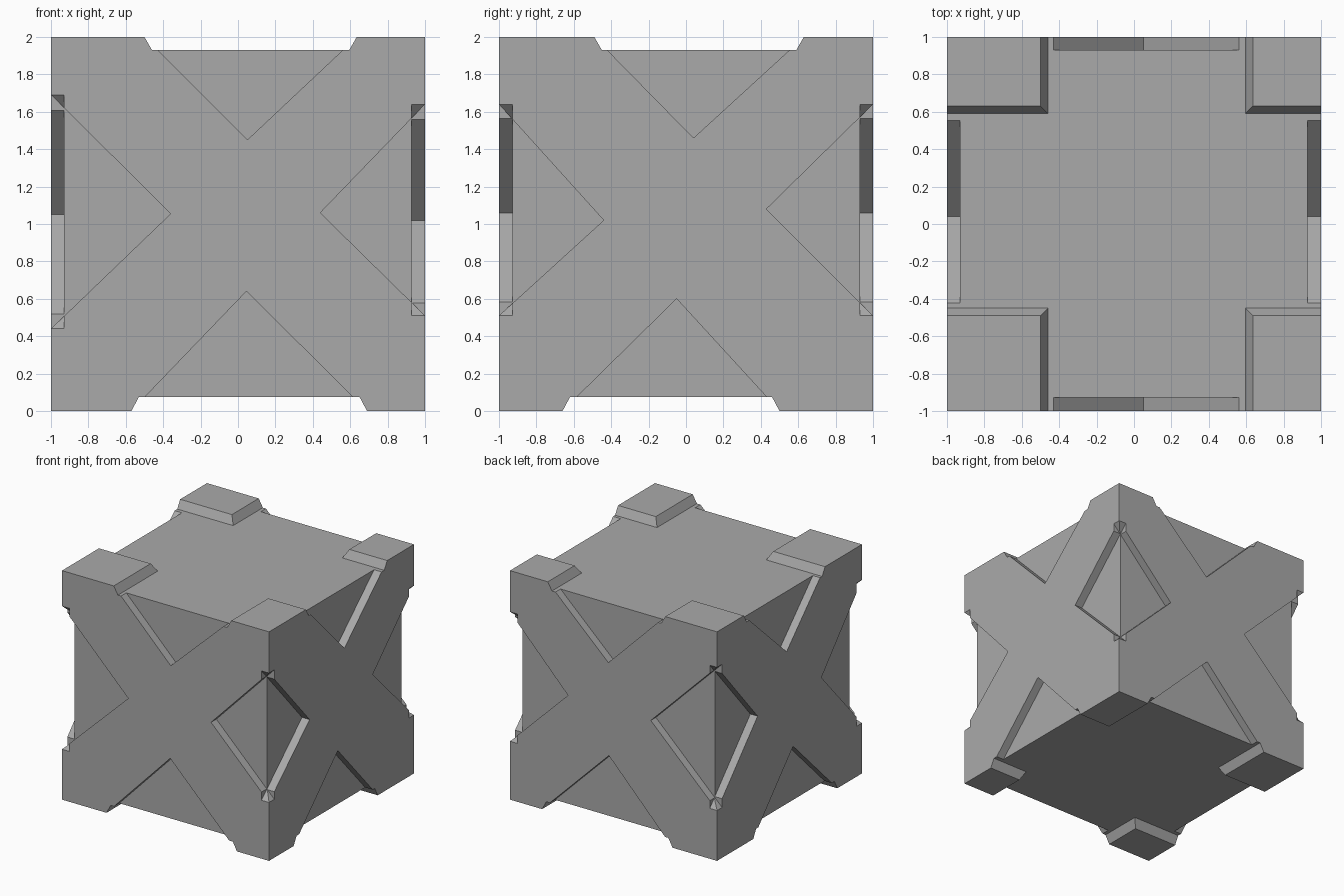
import bpy
import bmesh
from mathutils import Vector

if "Cube" in bpy.data.objects:
    bpy.data.objects.remove(bpy.data.objects["Cube"], do_unlink=True)

grey = bpy.data.materials.new("plain grey")
grey.use_nodes = True
colour = (0.4, 0.4, 0.4, 1)
grey.diffuse_color = colour
grey.node_tree.nodes["Principled BSDF"].inputs["Base Color"].default_value = colour


def make_object(name, bm):
    bmesh.ops.recalc_face_normals(bm, faces=bm.faces)
    mesh = bpy.data.meshes.new(name)
    bm.to_mesh(mesh)
    bm.free()
    mesh.materials.append(grey)
    obj = bpy.data.objects.new(name, mesh)
    bpy.context.collection.objects.link(obj)
    return obj


def prism(name, outline, axis, low, high):
    """Extrude an outline of (horizontal, z) points along x (0) or y (1)."""
    bm = bmesh.new()
    verts = [bm.verts.new((low, h, z) if axis == 0 else (h, low, z)) for h, z in outline]
    face = bm.faces.new(verts)
    result = bmesh.ops.extrude_face_region(bm, geom=[face])
    shift = Vector((0, 0, 0))
    shift[axis] = high - low
    moved = [v for v in result["geom"] if isinstance(v, bmesh.types.BMVert)]
    bmesh.ops.translate(bm, verts=moved, vec=shift)
    return make_object(name, bm)


# Solid block that the recesses are cut from
bm = bmesh.new()
bmesh.ops.create_cube(bm, size=2)
bmesh.ops.translate(bm, verts=bm.verts, vec=(0, 0, 1))
block = make_object("braced_block", bm)


def cut(cutter):
    cutter.hide_render = True
    mod = block.modifiers.new("recess", "BOOLEAN")
    mod.operation = "DIFFERENCE"
    mod.solver = "EXACT"
    mod.object = cutter
    bpy.context.view_layer.objects.active = block
    bpy.ops.object.modifier_apply(modifier=mod.name)
    bpy.data.objects.remove(cutter, do_unlink=True)


def wedge(axis, low, high, start, apex, end):
    """Triangular recess, its mouth pushed a little past the block's edge."""
    a = Vector(apex)
    mouth = [a + (Vector(p) - a) * 1.2 for p in (start, end)]
    cut(prism("wedge_cutter", [mouth[0], a, mouth[1]], axis, low, high))


# Triangular recesses that leave a diagonal cross on each upright side
front_back = [
    ((-0.5, 2), (0.05, 1.45), (0.635, 2)),
    ((-0.57, 0), (0.045, 0.64), (0.69, 0)),
    ((-1, 0.44), (-0.36, 1.055), (-1, 1.69)),
    ((1, 0.51), (0.44, 1.06), (1, 1.64)),
]
shared = [
    ((-0.49, 2), (0.04, 1.46), (0.63, 2)),
    ((-0.66, 0), (-0.05, 0.6), (0.5, 0)),
]
right_side = shared + [
    ((-1, 0.51), (-0.44, 1.02), (-1, 1.64)),
    ((1, 0.51), (0.43, 1.08), (1, 1.64)),
]
left_side = shared + [
    ((-1, 0.44), (-0.44, 1.05), (-1, 1.69)),
    ((1, 0.44), (0.44, 1.05), (1, 1.69)),
]
for axis, low, high, recesses in (
    (1, -1.1, -0.927, front_back),
    (1, 0.93, 1.1, front_back),
    (0, 0.927, 1.1, right_side),
    (0, -1.1, -0.93, left_side),
):
    for recess in recesses:
        wedge(axis, low, high, *recess)

# Crossing channels that leave corner pads on the top and the bottom
for axis, left, right, outer, floor in (
    (1, -0.5, 0.635, 2, 1.93),
    (0, -0.49, 0.63, 2, 1.93),
    (1, -0.57, 0.69, 0, 0.075),
    (0, -0.66, 0.5, 0, 0.075),
):
    slope = 0.04
    past = 2 * outer - floor
    outline = [(left - slope, past), (left + slope, floor),
               (right - slope, floor), (right + slope, past)]
    cut(prism("channel_cutter", outline, axis, -1.2, 1.2))
